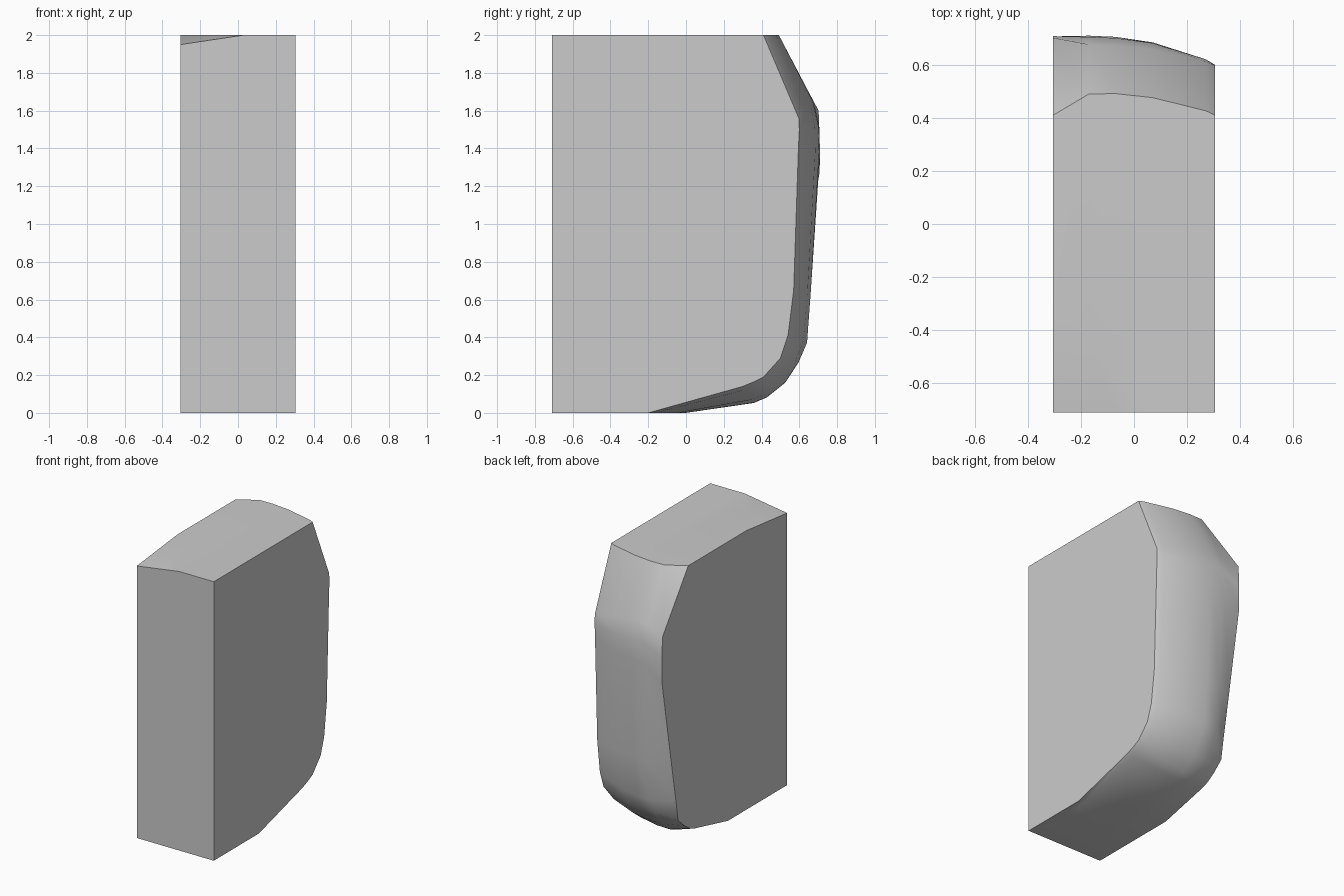
import bpy, bmesh
from mathutils import Vector

default = bpy.data.objects.get("Cube")
if default:
    bpy.data.objects.remove(default, do_unlink=True)

grey = bpy.data.materials.new("plain grey")
grey.use_nodes = True
colour = (0.6, 0.6, 0.6, 1)
grey.diffuse_color = colour
grey.node_tree.nodes["Principled BSDF"].inputs["Base Color"].default_value = colour

HALF, FRONT = 0.305, -0.71

# Back outlines (y, z), from the underside up to the top
right_edge = [(-.2, 0), (.3, .14), (.36, .165), (.41, .19), (.5, .29), (.54, .41),
              (.57, .65), (.595, 1.4), (.6, 1.5), (.597, 1.56), (.41, 2)]
crown = [(0, 0), (.36, .05), (.43, .08), (.53, .16), (.6, .27), (.645, .37),
         (.665, .65), (.71, 1.38), (.705, 1.52), (.675, 1.65), (.495, 2)]
left_edge = [(-.04, 0), (.34, .09), (.39, .11), (.45, .15), (.525, .217), (.55, .37),
             (.6, .65), (.707, 1.27), (.708, 1.45), (.702, 1.6), (.41, 2)]


def blend(a, b, t):
    return [Vector(p).lerp(Vector(q), t) for p, q in zip(a, b)]


# Cross-sections from one side to the other
sections = [(-HALF, left_edge), (-.17, blend(crown, left_edge, .06)),
            (-.07, blend(crown, right_edge, .04)), (.07, blend(crown, right_edge, .22)),
            (.27, blend(crown, right_edge, .8)), (HALF, right_edge)]

# Loft the block and close both sides
bm = bmesh.new()
rings = []
for x, outline in sections:
    ring = [(FRONT, 0), *outline, (FRONT, 2)]
    rings.append([bm.verts.new((x, y, z)) for y, z in ring])
for a, b in zip(rings, rings[1:]):
    for i in range(len(a)):
        j = (i + 1) % len(a)
        bm.faces.new((a[i], a[j], b[j], b[i]))
bm.faces.new(rings[0])
bm.faces.new(rings[-1])
bmesh.ops.recalc_face_normals(bm, faces=bm.faces)

# Shallow slope cut off the top front corner
p, q, r = Vector((-HALF, -.25, 2)), Vector((.03, FRONT, 2)), Vector((-HALF, FRONT, 1.95))
normal = (q - p).cross(r - p)
if normal.z < 0:
    normal.negate()
cut = bmesh.ops.bisect_plane(bm, geom=bm.verts[:] + bm.edges[:] + bm.faces[:],
                             plane_co=p, plane_no=normal, clear_outer=True)
rim = [e for e in cut["geom_cut"] if isinstance(e, bmesh.types.BMEdge)]
bmesh.ops.contextual_create(bm, geom=rim)
bmesh.ops.recalc_face_normals(bm, faces=bm.faces)

mesh = bpy.data.meshes.new("rounded_block")
bm.to_mesh(mesh)
bm.free()
mesh.materials.append(grey)
block = bpy.data.objects.new("rounded_block", mesh)
bpy.context.collection.objects.link(block)

# Smooth back with crisp outer edges
bpy.ops.object.select_all(action="DESELECT")
block.select_set(True)
bpy.context.view_layer.objects.active = block
bpy.ops.object.shade_smooth_by_angle(angle=0.6)
